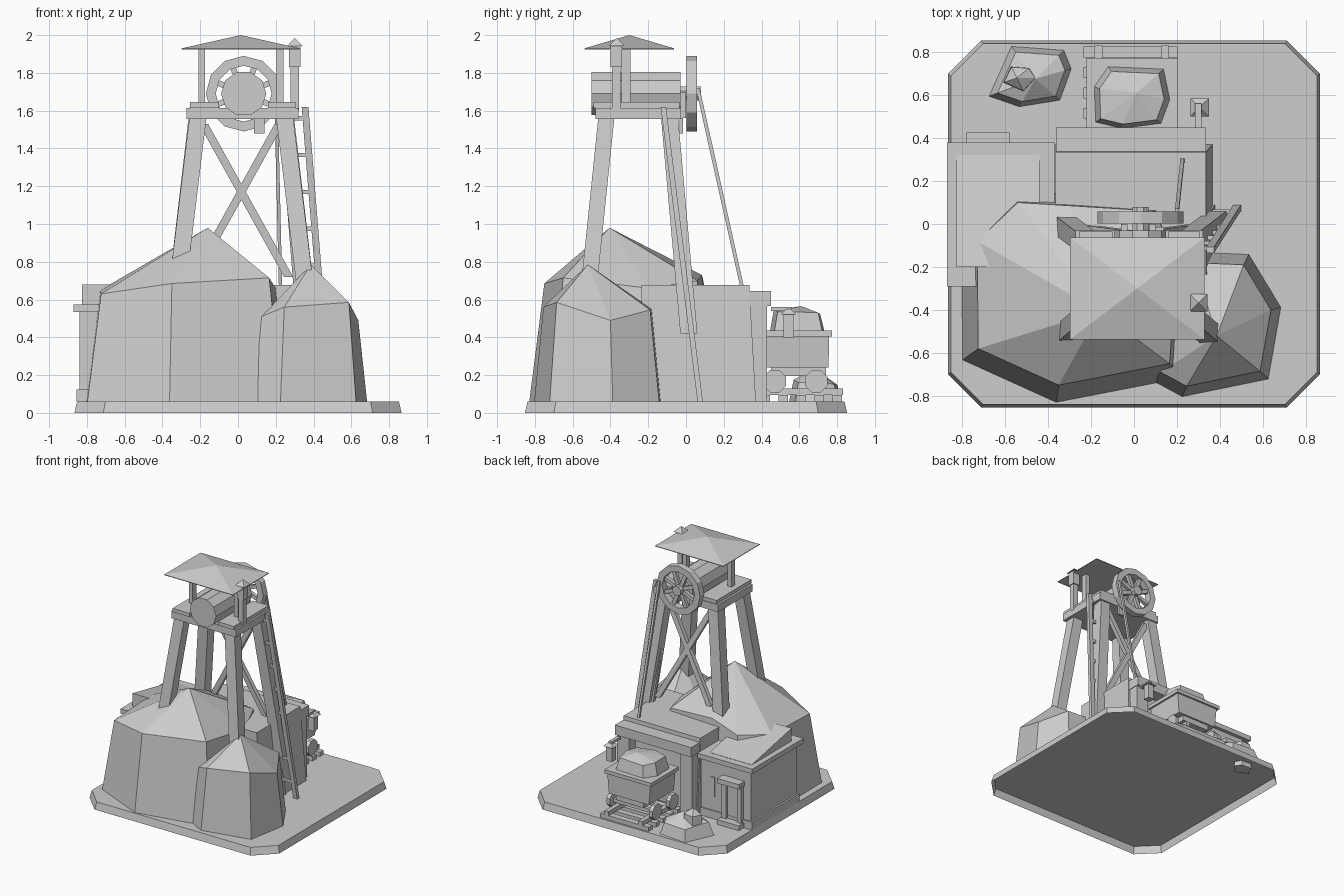
import bpy, bmesh, math
from mathutils import Vector

cube = bpy.data.objects.get("Cube")
if cube:
    bpy.data.objects.remove(cube, do_unlink=True)

grey = bpy.data.materials.new("plain grey")
grey.use_nodes = True
COLOUR = (0.61, 0.61, 0.61, 1)
grey.diffuse_color = COLOUR
grey.node_tree.nodes["Principled BSDF"].inputs["Base Color"].default_value = COLOUR


def finish(name, bm):
    bmesh.ops.recalc_face_normals(bm, faces=bm.faces)
    mesh = bpy.data.meshes.new(name)
    bm.to_mesh(mesh)
    bm.free()
    mesh.materials.append(grey)
    obj = bpy.data.objects.new(name, mesh)
    bpy.context.collection.objects.link(obj)
    return obj


def loft(name, loops, apex=None, closed=False, bottom=True):
    """Skin matching loops; cap the ends, or end in a point, or join into a ring."""
    bm = bmesh.new()
    rows = [[bm.verts.new(p) for p in loop] for loop in loops]
    n = len(rows[0])
    pairs = list(zip(rows, rows[1:])) + ([(rows[-1], rows[0])] if closed else [])
    for a, b in pairs:
        for i in range(n):
            j = (i + 1) % n
            bm.faces.new((a[i], a[j], b[j], b[i]))
    if not closed:
        if bottom:
            bm.faces.new(rows[0])
        if apex:
            tip = bm.verts.new(apex)
            for i in range(n):
                bm.faces.new((rows[-1][i], rows[-1][(i + 1) % n], tip))
        else:
            bm.faces.new(rows[-1])
    return finish(name, bm)


def rect(x0, x1, y0, y1, z, z_back=None):
    zb = z if z_back is None else z_back
    return [(x0, y0, z), (x1, y0, z), (x1, y1, zb), (x0, y1, zb)]


def box(name, x, y, z):
    return loft(name, [rect(*x, *y, z[0]), rect(*x, *y, z[1])])


def strut(name, a, b, wx, wy):
    """Leaning post with level ends."""
    ends = [rect(p[0] - wx / 2, p[0] + wx / 2, p[1] - wy / 2, p[1] + wy / 2, p[2]) for p in (a, b)]
    return loft(name, ends)


def circle_y(n, r, x, y, z, turn=0.5):
    return [(x + r * math.cos(2 * math.pi * (i + turn) / n), y,
             z + r * math.sin(2 * math.pi * (i + turn) / n)) for i in range(n)]


def circle_x(n, r, x, y, z):
    return [(x, p[0], p[2]) for p in circle_y(n, r, y, 0, z)]


def rock(name, ring, apex, floor, flare):
    """Faceted mound: flared foot, uneven shoulder, pointed top."""
    cx = sum(p[0] for p in ring) / len(ring)
    cy = sum(p[1] for p in ring) / len(ring)
    foot = [(cx + (x - cx) * flare, cy + (y - cy) * flare, floor) for x, y, z in ring]
    return loft(name, [foot, ring], apex)


# Ground plate with cut corners, hollow underneath
def octagon(hx, hy, c, z):
    return [(-hx + c, -hy, z), (hx - c, -hy, z), (hx, -hy + c, z), (hx, hy - c, z),
            (hx - c, hy, z), (-hx + c, hy, z), (-hx, hy - c, z), (-hx, -hy + c, z)]


loft("ground_plate", [octagon(.866, .853, .153, 0), octagon(.852, .839, .15, .06)], bottom=False)

# Mounds
rock("large_mound", [(-.725, -.58, .63), (-.35, -.75, .685), (.165, -.65, .715), (.2, -.2, .66),
                     (.1, .06, .70), (-.3, .085, .73), (-.54, .1, .66), (-.73, -.08, .65)],
     (-.16, -.405, .98), .06, 1.16)
rock("small_mound", [(.125, -.69, .51), (.245, -.755, .56), (.587, -.685, .585), (.637, -.4, .49),
                     (.51, -.19, .545), (.28, -.18, .55), (.17, -.4, .55)],
     (.385, -.52, .785), .06, 1.17)
rock("rubble_heap", [(-.635, .61, .165), (-.52, .57, .175), (-.365, .595, .16),
                     (-.322, .715, .165), (-.35, .785, .15), (-.55, .8, .15)],
     (-.46, .675, .235), .06, 1.22)
rock("rubble_stone", [(-.605, .66, .235), (-.515, .62, .245), (-.46, .68, .235),
                      (-.49, .725, .24), (-.57, .73, .235)], (-.545, .68, .285), .02, 1.15)

# Hut with a sloping roof on a slab, and a door on the back
box("hut_walls", (-.84, -.38), (-.25, .35), (.06, .54))
box("hut_plinth", (-.855, -.38), (-.26, .36), (.06, .125))
box("hut_roof_slab", (-.87, -.37), (-.29, .38), (.535, .575))
loft("hut_roof_slope", [rect(-.825, -.44, -.2, .32, .57), rect(-.825, -.44, -.2, .32, .68, .577)])
box("hut_door", (-.735, -.625), (.35, .358), (.06, .4))
for x in (-.75, -.61):
    box("door_post", (x - .02, x + .02), (.35, .38), (.06, .41))
box("door_lintel", (-.78, -.58), (.35, .425), (.4, .44))
box("door_step", (-.78, -.58), (.35, .425), (.06, .1))
box("hut_window", (-.51, -.47), (.35, .358), (.24, .4))

# Mine entrance
loft("entrance_block", [rect(-.365, .365, -.24, .37, .06), rect(-.365, .335, -.235, .335, .678)])
box("entrance_lintel", (-.362, .335), (.32, .45), (.565, .645))
for x in (-.3, .275):
    box("entrance_post", (x - .055, x + .055), (.32, .43), (.06, .565))

# Lantern hanging from the lintel
box("lantern_arm", (.285, .315), (.45, .56), (.54, .56))
box("lantern_body", (.278, .332), (.515, .57), (.4, .52))
loft("lantern_cap", [rect(.262, .348, .5, .585, .52)], (.305, .543, .56))

# Track
for i in range(5):
    y = .42 + i * .095
    box("track_tie", (-.235, .205), (y - .025, y + .025), (.06, .095))
for x in (-.165, .145):
    box("track_rail", (x - .018, x + .018), (.33, .83), (.095, .13))

# Ore cart
loft("cart_body", [rect(-.19, .175, .43, .755, .24), rect(-.205, .19, .43, .757, .41)])
box("cart_rim", (-.222, .205), (.415, .772), (.405, .435))
box("cart_frame", (-.13, .12), (.45, .74), (.195, .24))
for y in (.47, .69):
    box("cart_axle", (-.19, .17), (y - .015, y + .015), (.15, .18))
    for x in (-.22, .17):
        loft("cart_wheel", [circle_x(8, .064, x, y, .168), circle_x(8, .064, x + .032, y, .168)])
rock("cart_load", [(-.155, .49, .535), (-.05, .465, .545), (.105, .485, .535), (.14, .58, .535),
                   (.115, .7, .53), (-.105, .71, .525), (-.16, .63, .535)],
     (.01, .61, .565), .43, 1.18)

# Tower legs, mirrored about the tower's own centre line
CX = .0175
for s in (-1, 1):
    strut("front_leg", (CX + s * .368, -.54, .42), (CX + s * .2275, -.42, 1.58), .09, .085)
    strut("back_leg", (CX + s * .368, .015, .42), (CX + s * .2275, -.092, 1.62), .09, .09)
    strut("cross_brace", (CX + s * .25, -.02, .72), (CX - s * .2, -.08, 1.53), .048, .035)

# Platform with planks
box("platform", (-.272, .32), (-.48, -.03), (1.555, 1.615))
for x0, x1 in ((-.255, -.1), (.16, .305)):
    box("platform_plank", (x0, x1), (-.49, -.035), (1.615, 1.645))

# Winding drum
WX, WZ = .03, 1.69
loft("winding_drum", [circle_y(10, .12, WX, -.5, WZ, 0), circle_y(10, .12, WX, -.03, WZ, 0)])

# Spoked winding wheel
loft("wheel_rim", [circle_y(12, .2, WX, .003, WZ, 0), circle_y(12, .2, WX, .058, WZ, 0),
                   circle_y(12, .148, WX, .058, WZ, 0), circle_y(12, .148, WX, .003, WZ, 0)],
     closed=True)
loft("wheel_hub", [circle_y(8, .04, WX, -.05, WZ), circle_y(8, .04, WX, .08, WZ)])
for i in range(4):
    spoke = box("wheel_spokes", (-.16, .16), (-.014, .014), (-.015, .015))
    spoke.location = (WX, .03, WZ)
    spoke.rotation_euler.y = math.pi / 4 * (i + .5)
for x in (-.045, .085):
    box("axle_bracket", (x - .015, x + .015), (-.05, .0), (1.56, 1.7))
box("hanging_bracket", (.085, .14), (-.035, -.015), (1.48, 1.56))

# Hoist cable
strut("hoist_cable", (.225, .295, .675), (.2, .062, 1.72), .018, .02)

# Ladder
low, high = Vector((.48, .075, .06)), Vector((.355, -.12, 1.62))
shift = Vector((-.12, 0, 0))
for offset in (Vector(), shift):
    strut("ladder_rail", low + offset, high + offset, .036, .028)
for i in range(8):
    p = low.lerp(high, (i * .195 + .135) / 1.56)
    box("ladder_rung", (p.x + shift.x, p.x), (p.y - .01, p.y + .01), (p.z - .011, p.z + .011))

# Canopy roof on two posts
for x in (-.192, .222):
    box("roof_post", (x - .018, x + .018), (-.342, -.295), (1.61, 1.94))
loft("canopy_roof", [rect(-.298, .328, -.537, -.063, 1.925), rect(-.298, .328, -.537, -.063, 1.93)],
     (.015, -.3, 2.0))

# Corner lamp post
box("lamp_post", (.278, .322), (-.392, -.348), (1.6, 1.83))
box("lamp_box", (.27, .33), (-.4, -.34), (1.83, 1.945))
loft("lamp_cap", [rect(.26, .342, -.408, -.325, 1.942)], (.3, -.367, 1.985))
